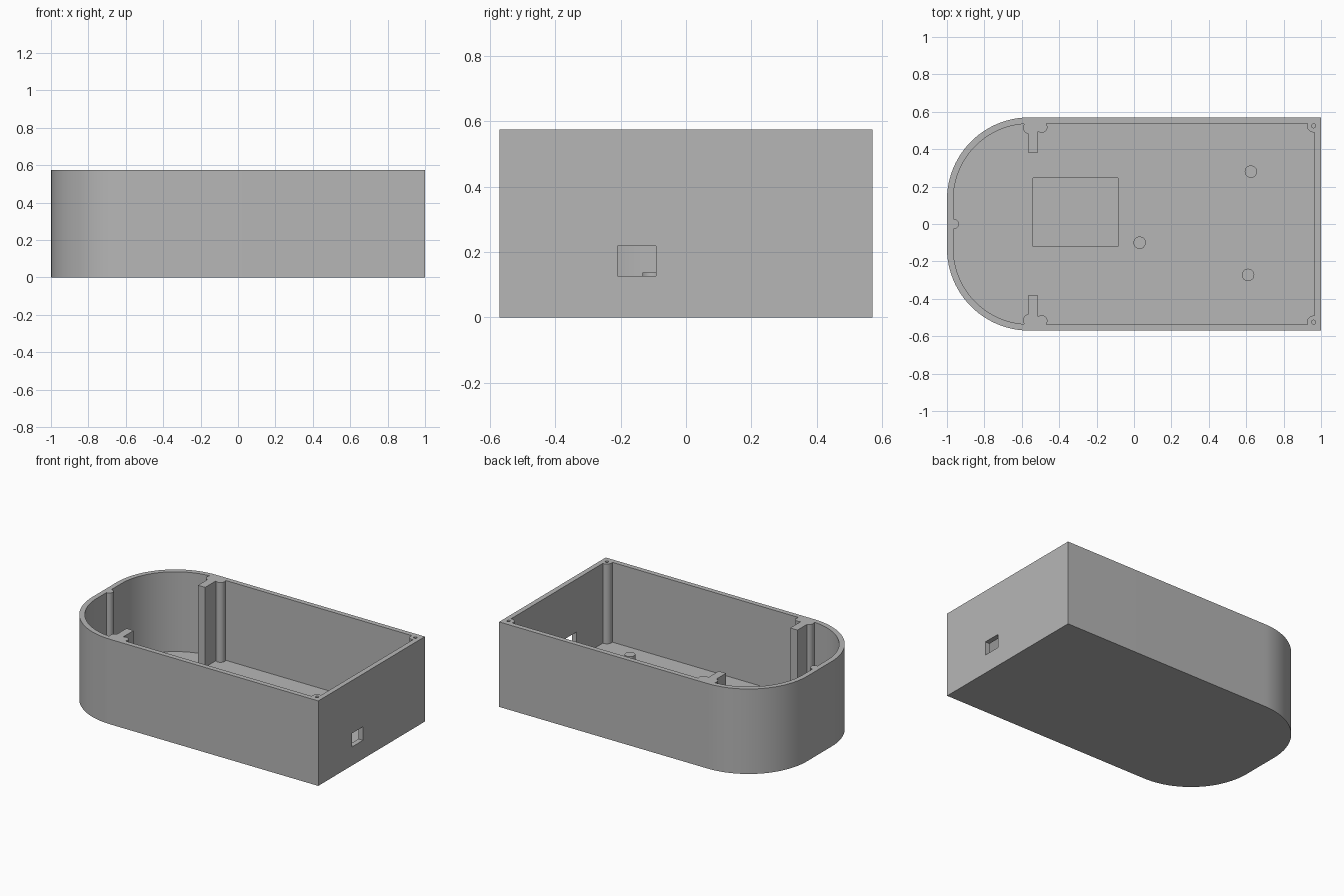
import bpy, bmesh, math

if "Cube" in bpy.data.objects:
    bpy.data.objects.remove(bpy.data.objects["Cube"])

HEIGHT, HALF_W, WALL, FLOOR = 0.575, 0.57, 0.034, 0.035
END_R = 0.44

grey = bpy.data.materials.new("plain grey")
grey.use_nodes = True
grey.diffuse_color = (0.47, 0.47, 0.47, 1)
grey.node_tree.nodes["Principled BSDF"].inputs["Base Color"].default_value = grey.diffuse_color


def prism(name, outline, z0, z1):
    """Extrude a counter-clockwise outline from z0 up to z1."""
    bm = bmesh.new()
    face = bm.faces.new([bm.verts.new((x, y, z0)) for x, y in outline])
    top = bmesh.ops.extrude_face_region(bm, geom=[face])["geom"]
    bmesh.ops.translate(bm, vec=(0, 0, z1 - z0),
                        verts=[v for v in top if isinstance(v, bmesh.types.BMVert)])
    bmesh.ops.recalc_face_normals(bm, faces=bm.faces)
    mesh = bpy.data.meshes.new(name)
    bm.to_mesh(mesh)
    bm.free()
    mesh.materials.append(grey)
    obj = bpy.data.objects.new(name, mesh)
    bpy.context.collection.objects.link(obj)
    return obj


def box(name, x0, x1, y0, y1, z0, z1):
    return prism(name, [(x0, y0), (x1, y0), (x1, y1), (x0, y1)], z0, z1)


def post(name, x, y, r, z0, z1, n=32):
    turn = [2 * math.pi * i / n for i in range(n)]
    return prism(name, [(x + r * math.cos(a), y + r * math.sin(a)) for a in turn], z0, z1)


def case_outline(inset, steps=24):
    """Square right end, two large rounded corners on the left end."""
    r, x, y = END_R - inset, 1 - inset, HALF_W - inset
    cx, cy = END_R - 1, HALF_W - END_R
    arc = [math.pi / 2 * (1 + i / steps) for i in range(steps + 1)]
    upper = [(cx + r * math.cos(a), cy + r * math.sin(a)) for a in arc]
    lower = [(px, -py) for px, py in reversed(upper)]
    return [(x, -y), (x, y)] + upper + lower


def carve(target, cutter):
    mod = target.modifiers.new("carve", "BOOLEAN")
    mod.operation, mod.solver, mod.object = "DIFFERENCE", "EXACT", cutter
    bpy.context.view_layer.objects.active = target
    bpy.ops.object.modifier_apply(modifier=mod.name)
    bpy.data.objects.remove(cutter)


def smooth(obj):
    bpy.ops.object.select_all(action="DESELECT")
    obj.select_set(True)
    bpy.context.view_layer.objects.active = obj
    bpy.ops.object.shade_smooth_by_angle(angle=math.radians(30))


# Cavity shape, notched wherever a post or rib stands against the wall
cavity = prism("cavity", case_outline(WALL), FLOOR, HEIGHT + 0.1)
carve(cavity, post("end_post", -0.963, 0, 0.027, -0.1, 0.8))
for side in (1, -1):
    carve(cavity, post("corner_post", 0.96, side * 0.525, 0.035, -0.1, 0.8))
    carve(cavity, post("wall_post", -0.493, side * 0.518, 0.03, -0.1, 0.8))
    carve(cavity, post("rib_post", -0.56, side * 0.515, 0.033, -0.1, 0.8))
    inner, outer = side * 0.382, side * 0.7
    carve(cavity, box("rib", -0.567, -0.513, min(inner, outer), max(inner, outer), -0.1, 0.8))
    carve(cavity, box("rib_root", -0.567, -0.493, min(side * 0.515, outer),
                      max(side * 0.515, outer), -0.1, 0.8))

# Case shell
shell = prism("case_shell", case_outline(0), 0, HEIGHT)
carve(shell, cavity)

# Screw holes in the corner posts, cable port and shallow floor recess
for side in (1, -1):
    carve(shell, post("screw_hole", 0.96, side * 0.525, 0.011, HEIGHT - 0.15, 0.8, 16))
carve(shell, box("cable_port", 0.9, 1.1, -0.21, -0.092, 0.126, 0.218))
carve(shell, box("floor_recess", -0.54, -0.085, -0.12, 0.247, 0.02, 0.1))
smooth(shell)

# Board standoffs on the floor
for i, (x, y) in enumerate([(0.03, -0.1), (0.61, -0.272), (0.625, 0.28)]):
    smooth(post(f"standoff_{i + 1}", x, y, 0.033, FLOOR - 0.005, 0.138))
